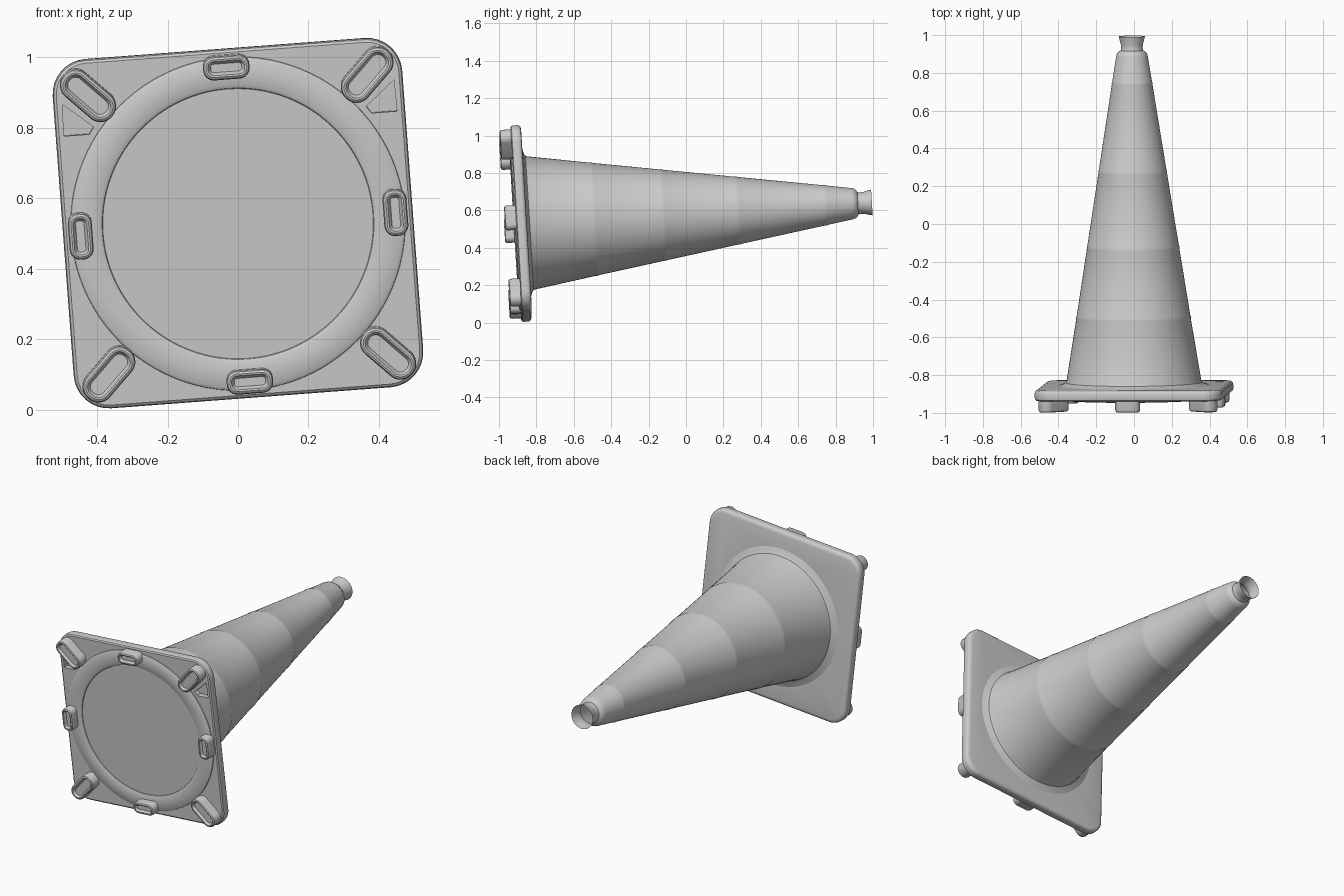
import bpy, bmesh, math
from mathutils import Matrix, Vector

if "Cube" in bpy.data.objects:
    bpy.data.objects.remove(bpy.data.objects["Cube"])

# Tilted frame of the lying cone: u right, v up, d depth along the axis
ROLL = math.radians(4.3)
A = Vector((-0.006, 1, 0.06)).normalized()
U = Vector((math.cos(ROLL), 0, math.sin(ROLL)))
U = (U - A * U.dot(A)).normalized()
V = U.cross(A)
O = Vector((0, -0.91, 0.528))
FRAME = Matrix((U, V, -A)).transposed().to_4x4()
FRAME.translation = O


def finish(bm, name, angle=35):
    bmesh.ops.recalc_face_normals(bm, faces=bm.faces)
    bm.transform(FRAME)
    bmesh.ops.recalc_face_normals(bm, faces=bm.faces)
    me = bpy.data.meshes.new(name)
    bm.to_mesh(me)
    bm.free()
    ob = bpy.data.objects.new(name, me)
    bpy.context.collection.objects.link(ob)
    smooth(ob, angle)
    return ob


def smooth(ob, angle=35):
    bpy.ops.object.select_all(action='DESELECT')
    ob.select_set(True)
    bpy.context.view_layer.objects.active = ob
    bpy.ops.object.shade_smooth_by_angle(angle=math.radians(angle))


def rounded_rect(w, h, r, n=8):
    pts = []
    for k, (sx, sy) in enumerate(((1, 1), (-1, 1), (-1, -1), (1, -1))):
        for i in range(n + 1):
            a = math.pi / 2 * (k + i / n)
            pts.append((sx * (w / 2 - r) + r * math.cos(a),
                        sy * (h / 2 - r) + r * math.sin(a)))
    return pts


def bridge(bm, loops, closed_caps=True):
    n = len(loops[0])
    for a, b in zip(loops, loops[1:]):
        for i in range(n):
            j = (i + 1) % n
            bm.faces.new((a[i], a[j], b[j], b[i]))
    if closed_caps:
        bm.faces.new(loops[0])
        bm.faces.new(loops[-1])


def loft(name, w, h, r, sections, place=Matrix()):
    """Rounded block from (inset, depth) sections."""
    bm = bmesh.new()
    loops = [[bm.verts.new((x, y, -d)) for x, y in
              rounded_rect(w - 2 * s, h - 2 * s, max(r - s, 0.004))]
             for s, d in sections]
    bridge(bm, loops)
    bm.transform(place)
    return finish(bm, name)


def revolve(name, profile, n=96):
    """Surface of revolution from (radius, depth) points."""
    bm = bmesh.new()
    loops = [[bm.verts.new((r * math.cos(math.tau * i / n),
                            r * math.sin(math.tau * i / n), -d))
              for i in range(n)] for r, d in profile]
    bridge(bm, loops, False)
    return finish(bm, name)


def prism(bm, pts, d0, d1):
    bridge(bm, [[bm.verts.new((x, y, -d)) for x, y in pts] for d in (d0, d1)])


# Square base plate with rounded corners and edges
plate = loft("base_plate", 0.995, 0.995, 0.1,
             [(0.022, 0.056), (0.009, 0.053), (0.002, 0.046), (0, 0.036),
              (0, 0.014), (0.003, 0.005), (0.01, 0.0)])

# Cutter: central opening plus mirrored underside pockets at each corner
bm = bmesh.new()
prism(bm, [(0.372 * math.cos(math.tau * i / 96), 0.372 * math.sin(math.tau * i / 96))
           for i in range(96)], -0.1, 0.1)
pockets = [
    [(0.462, 0.13), (0.478, 0.13), (0.478, 0.19), (0.452, 0.19)],
    [(0.445, 0.205), (0.478, 0.205), (0.476, 0.268), (0.412, 0.268)],
    [(0.402, 0.285), (0.474, 0.285), (0.472, 0.375), (0.388, 0.305)],
]
for k in range(4):
    c, s = round(math.cos(k * math.pi / 2)), round(math.sin(k * math.pi / 2))
    for poly in pockets:
        for pts in (poly, [(y, x) for x, y in poly]):
            prism(bm, [(c * x - s * y, s * x + c * y) for x, y in pts], -0.05, 0.03)
cutter = finish(bm, "plate_cutter")
cutter.hide_render = True
mod = plate.modifiers.new("cut", 'BOOLEAN')
mod.operation = 'DIFFERENCE'
mod.solver = 'EXACT'
mod.object = cutter
bpy.context.view_layer.objects.active = plate
bpy.ops.object.modifier_move_to_index(modifier="cut", index=0)
bpy.ops.object.modifier_apply(modifier="cut")
bpy.data.objects.remove(cutter)

# Cone body with foot fillet, faint bands, shoulder and flared open neck


def cone_r(d):
    return 0.356 - (d - 0.075) * 0.1575


bands = []
for d in (0.42, 0.79, 1.19, 1.66):
    bands += [(cone_r(d - 0.008), d - 0.008), (cone_r(d) + 0.002, d),
              (cone_r(d + 0.008), d + 0.008)]
revolve("cone_body",
        [(0.405, 0.052), (0.39, 0.060), (0.372, 0.065), (0.361, 0.072), (0.356, 0.085)]
        + bands +
        [(0.084, 1.80), (0.080, 1.815), (0.070, 1.827), (0.060, 1.832),
         (0.057, 1.845), (0.058, 1.862), (0.064, 1.885), (0.069, 1.907)])

# Underside ring and stepped mouth lining that meets the cone wall
revolve("mouth_ring",
        [(0.478, 0.01), (0.474, -0.004), (0.466, -0.009), (0.396, -0.009),
         (0.386, -0.004), (0.381, 0.006), (0.374, 0.012), (0.366, 0.016),
         (0.360, 0.035), (0.350, 0.045), (0.343, 0.06), (0.332, 0.15), (0.3255, 0.27)])

# Feet: four along the edges, four pointing at the corners
foot = [(0, 0.035), (0, -0.048), (0.003, -0.056), (0.009, -0.060),
        (0.014, -0.059), (0.022, -0.046)]
for k in range(4):
    turn = Matrix.Rotation(k * math.pi / 2, 4, 'Z')
    loft(f"edge_foot_{k + 1}", 0.068, 0.132, 0.03, foot,
         turn @ Matrix.Translation((0.448, 0, 0)))
    loft(f"corner_foot_{k + 1}", 0.18, 0.088, 0.042, foot,
         turn @ Matrix.Rotation(math.pi / 4, 4, 'Z') @ Matrix.Translation((0.562, 0, 0)))

smooth(plate)
